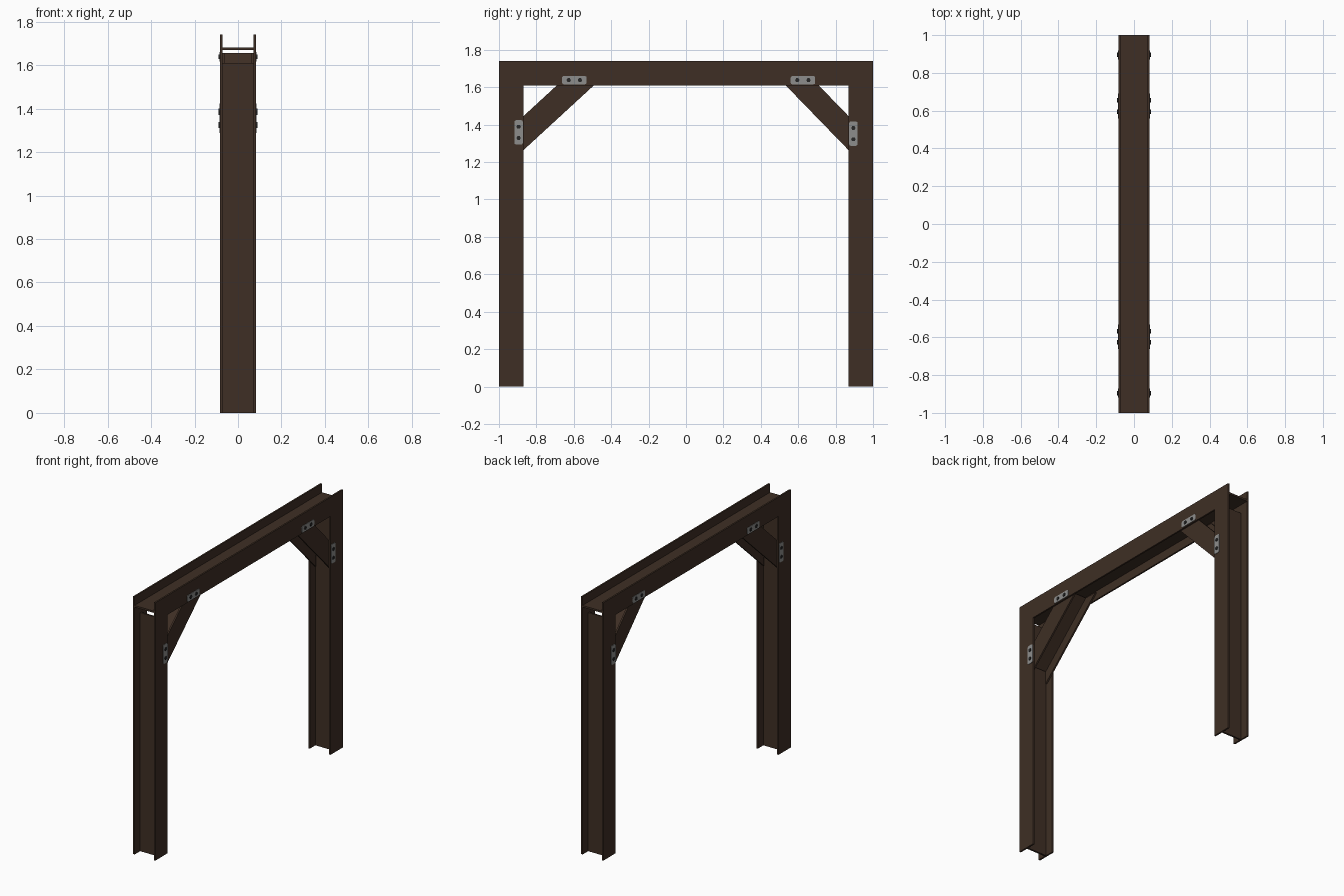
import bpy, bmesh, math

if "Cube" in bpy.data.objects:
    bpy.data.objects.remove(bpy.data.objects["Cube"])


def material(name, col):
    m = bpy.data.materials.new(name)
    m.diffuse_color = (*col, 1)
    m.use_nodes = True
    m.node_tree.nodes["Principled BSDF"].inputs["Base Color"].default_value = m.diffuse_color
    return m


BROWN = material("brown_steel", (0.049, 0.028, 0.018))
GREY = material("grey_plate", (0.27, 0.27, 0.265))
DARK = material("dark_bolt", (0.02, 0.02, 0.02))


def part(name, prisms, mat):
    """One object from (yz profile, x0, x1) prisms."""
    bm = bmesh.new()
    for pts, x0, x1 in prisms:
        f = bm.faces.new([bm.verts.new((x0, y, z)) for y, z in pts])
        ext = bmesh.ops.extrude_face_region(bm, geom=[f])["geom"]
        verts = [v for v in ext if isinstance(v, bmesh.types.BMVert)]
        bmesh.ops.translate(bm, verts=verts, vec=(x1 - x0, 0, 0))
    bmesh.ops.recalc_face_normals(bm, faces=bm.faces)
    me = bpy.data.meshes.new(name)
    bm.to_mesh(me)
    bm.free()
    me.materials.append(mat)
    ob = bpy.data.objects.new(name, me)
    bpy.context.collection.objects.link(ob)
    return ob


def rect(y0, y1, z0, z1):
    return [(y0, z0), (y1, z0), (y1, z1), (y0, z1)]


def both(pts, x0, x1):
    return [(pts, x0, x1), (pts, -x1, -x0)]


W, T, H, D, UNDER = 0.083, 0.011, 1.74, 0.13, 1.61

# top beam: two flanges and a level web
part("top_beam", both(rect(-1, 1, UNDER, H), W - T, W)
     + [(rect(-1, 1, 1.669, 1.681), -W + T, W - T)], BROWN)


def brace_strip(side, slope, lo, hi):
    """Sloping strip, cut upright inside the post and level inside the beam."""
    u0, top = 0.08, 1.655
    line = lambda z: z + slope * (u0 - D)
    u = lambda z: u0 + (top - line(z)) / slope
    return [(side * (1 - a), b) for a, b in
            [(u0, line(lo)), (u(lo), top), (u(hi), top), (u0, line(hi))]]


def rounded(y, z, hy, hz, c=0.009):
    pts = []
    for sy, sz, a0 in ((1, 1, 0), (-1, 1, 90), (-1, -1, 180), (1, -1, 270)):
        for k in range(3):
            a = math.radians(a0 + 45 * k)
            pts.append((y + sy * (hy - c) + c * math.cos(a),
                        z + sz * (hz - c) + c * math.sin(a)))
    return pts


def hexagon(y, z, r=0.012):
    return [(y + r * math.cos(math.pi * k / 3), z + r * math.sin(math.pi * k / 3))
            for k in range(6)]


# side, brace slope, lower plate height, upper plate position
for side, tag, slope, pz, py in ((-1, "near", 0.92, 1.359, -0.597),
                                 (1, "far", 1.03, 1.352, 0.625)):
    # post: two flanges joined by a web
    ys = sorted((side, side * (1 - D)))
    m = side * (1 - D / 2)
    part(tag + "_post", both(rect(*ys, 0, UNDER), W - T, W)
         + [(rect(m - 0.006, m + 0.006, 0, UNDER), -W + T, W - T)], BROWN)

    # diagonal brace, slotted between the flanges
    mid = (1.263 + 1.445) / 2
    part(tag + "_brace", both(brace_strip(side, slope, 1.263, 1.445), W - 2 * T, W - T)
         + [(brace_strip(side, slope, mid - 0.008, mid + 0.008),
             -W + 2 * T, W - 2 * T)], BROWN)

    # fixing plates and bolts on both faces
    cy = side * 0.895
    part(tag + "_post_plates", both(rounded(cy, pz, 0.023, 0.065), W - 0.002, W + 0.003), GREY)
    part(tag + "_beam_plates", both(rounded(py, 1.638, 0.066, 0.022), W - 0.002, W + 0.003), GREY)
    bolts = []
    for d in (-0.03, 0.03):
        bolts += both(hexagon(cy, pz + d), W, W + 0.007)
        bolts += both(hexagon(py + d, 1.638), W, W + 0.007)
    part(tag + "_bolts", bolts, DARK)
